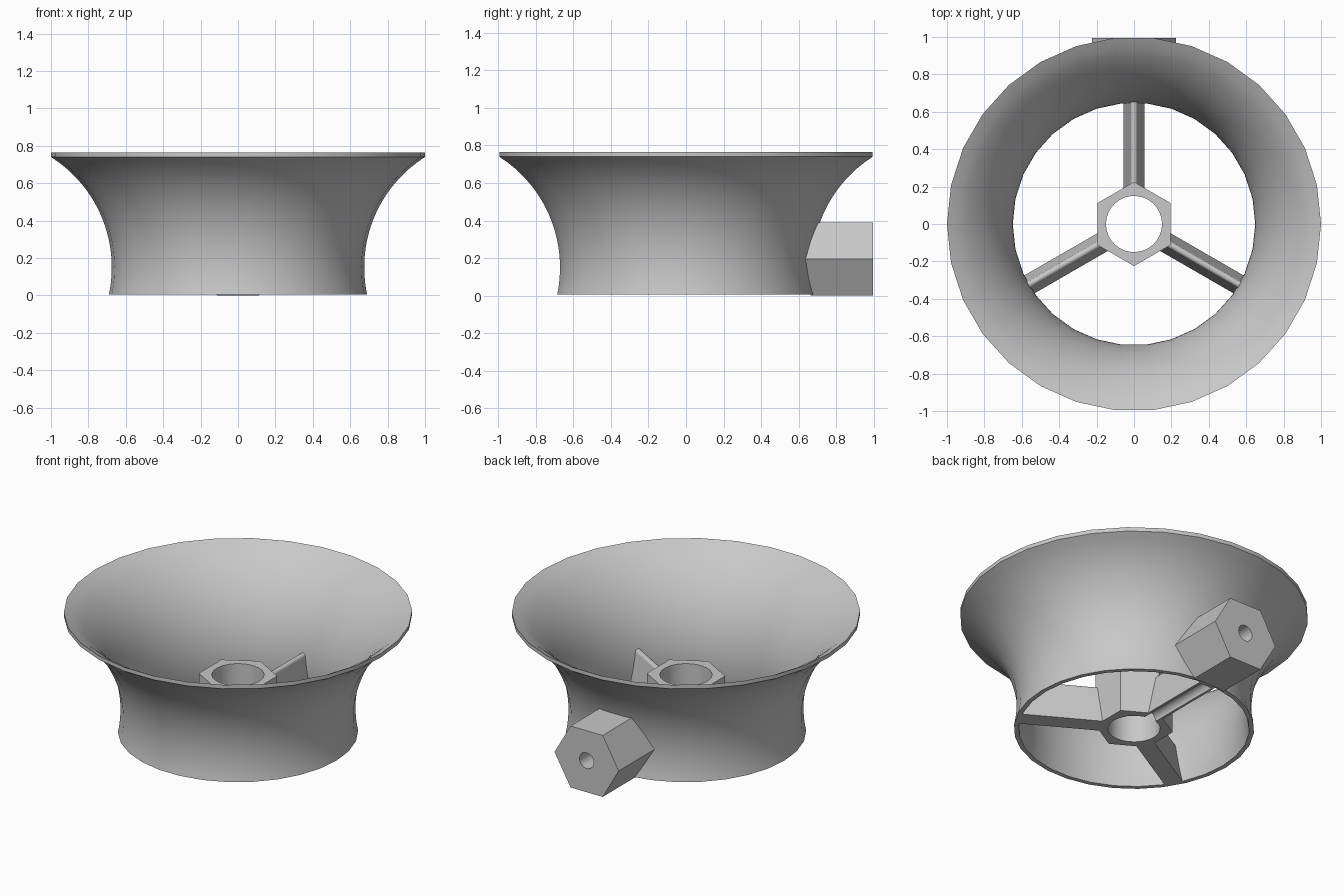
import bpy, bmesh
from math import sin, cos, pi, sqrt, radians
from mathutils import Matrix, Vector

if "Cube" in bpy.data.objects:
    bpy.data.objects.remove(bpy.data.objects["Cube"])

BASE, RIM, THROAT = 0.005, 0.765, 0.15
CENTRE_R = 1.373          # radial centre of the flare arc

grey = bpy.data.materials.new("plain_grey")
grey.use_nodes = True
grey.diffuse_color = (0.58, 0.58, 0.58, 1)
grey.node_tree.nodes["Principled BSDF"].inputs["Base Color"].default_value = (0.58, 0.58, 0.58, 1)


def finish(name, bm):
    bmesh.ops.remove_doubles(bm, verts=bm.verts, dist=1e-5)
    bmesh.ops.recalc_face_normals(bm, faces=bm.faces)
    mesh = bpy.data.meshes.new(name)
    bm.to_mesh(mesh)
    bm.free()
    mesh.materials.append(grey)
    obj = bpy.data.objects.new(name, mesh)
    bpy.context.collection.objects.link(obj)
    return obj


def activate(obj):
    bpy.ops.object.select_all(action='DESELECT')
    obj.select_set(True)
    bpy.context.view_layer.objects.active = obj


def smooth(obj):
    activate(obj)
    bpy.ops.object.shade_smooth_by_angle(angle=radians(30))


def cut(obj, cutter):
    mod = obj.modifiers.new("cut", 'BOOLEAN')
    mod.operation, mod.solver, mod.object = 'DIFFERENCE', 'EXACT', cutter
    activate(obj)
    bpy.ops.object.modifier_apply(modifier=mod.name)
    bpy.data.objects.remove(cutter)


def lathe(name, loop, sides=30):
    """Revolve a closed (radius, height) loop about z."""
    bm = bmesh.new()
    rings = [[bm.verts.new((r * cos(2 * pi * s / sides), r * sin(2 * pi * s / sides), z))
              for r, z in loop] for s in range(sides)]
    n = len(loop)
    for s in range(sides):
        a, b = rings[s], rings[(s + 1) % sides]
        for i in range(n):
            j = (i + 1) % n
            if loop[i][0] == loop[j][0] == 0:
                continue
            bm.faces.new((a[i], b[i], b[j], a[j]))
    return finish(name, bm)


def prism(name, points, start, end):
    """Extrude an (x, z) cross-section along y."""
    bm = bmesh.new()
    a = [bm.verts.new((x, start, z)) for x, z in points]
    b = [bm.verts.new((x, end, z)) for x, z in points]
    bm.faces.new(a)
    bm.faces.new(b)
    for i in range(len(a)):
        j = (i + 1) % len(a)
        bm.faces.new((a[i], a[j], b[j], b[i]))
    return finish(name, bm)


def circle(radius, sides, height=0.0):
    return [(radius * cos(2 * pi * i / sides), height + radius * sin(2 * pi * i / sides))
            for i in range(sides)]


def flare(arc, top, steps=24):
    """Points of the flared wall, from bottom to top."""
    heights = [BASE + (top - BASE) * i / steps for i in range(steps + 1)]
    return [(CENTRE_R - sqrt(arc ** 2 - (z - THROAT) ** 2), z) for z in heights]


# Flared bell
outer = flare(0.698, 0.74)
inner = flare(0.725, RIM)
outer[-1], inner[-1] = (1.0, 0.74), (1.0, RIM)
smooth(lathe("flared_bell", outer + inner[::-1]))

# Hexagonal side fitting, trimmed to the bell wall and bored
fitting = prism("side_fitting", circle(0.225, 6, 0.195), 0.5, 0.995)
plug = lathe("plug_cutter", [(0, -0.1), (0.69, -0.1)] + flare(0.712, 0.74) + [(0, 0.74)])
cut(fitting, plug)
cut(fitting, prism("bore_cutter", circle(0.05, 24, 0.2), 0.71, 1.1))
smooth(fitting)

# Hexagonal hub with a round hole
hub = prism("hub", circle(0.225, 6), BASE, 0.365)
hub.data.transform(Matrix.Rotation(radians(90), 4, 'X') @ Matrix.Rotation(radians(30), 4, 'Y'))
for v in hub.data.vertices:
    v.co.z = abs(v.co.z)
bm = bmesh.new()
bm.from_mesh(hub.data)
bmesh.ops.recalc_face_normals(bm, faces=bm.faces)
bm.to_mesh(hub.data)
bm.free()
cut(hub, lathe("hole_cutter", [(0, -0.2), (0.15, -0.2), (0.15, 0.6), (0, 0.6)]))
cut(hub, prism("hub_groove_cutter", circle(0.04, 20, BASE), 0.05, 0.4))
smooth(hub)

# Three wedge-shaped spokes with rounded tops, the back one grooved below
section = [(0.055, BASE)] + [(0.018 * cos(pi * i / 10), 0.236 + 0.018 * sin(pi * i / 10))
                             for i in range(11)] + [(-0.055, BASE)]
for label, turn in (("back", 0), ("right", 120), ("left", 240)):
    spoke = prism(label + "_spoke", section, 0.19, 0.665)
    if turn == 0:
        cut(spoke, prism("spoke_groove_cutter", circle(0.04, 20, BASE), 0.1, 0.645))
    spoke.data.transform(Matrix.Rotation(radians(turn), 4, 'Z'))
    smooth(spoke)

# Rest the model on the ground plane exactly
lowest = min(v.co.z for o in (fitting, hub) for v in o.data.vertices)
for o in bpy.context.collection.objects:
    if o.type == 'MESH' and o.data.materials and o.data.materials[0] == grey:
        o.data.transform(Matrix.Translation(Vector((0, 0, -lowest))))
